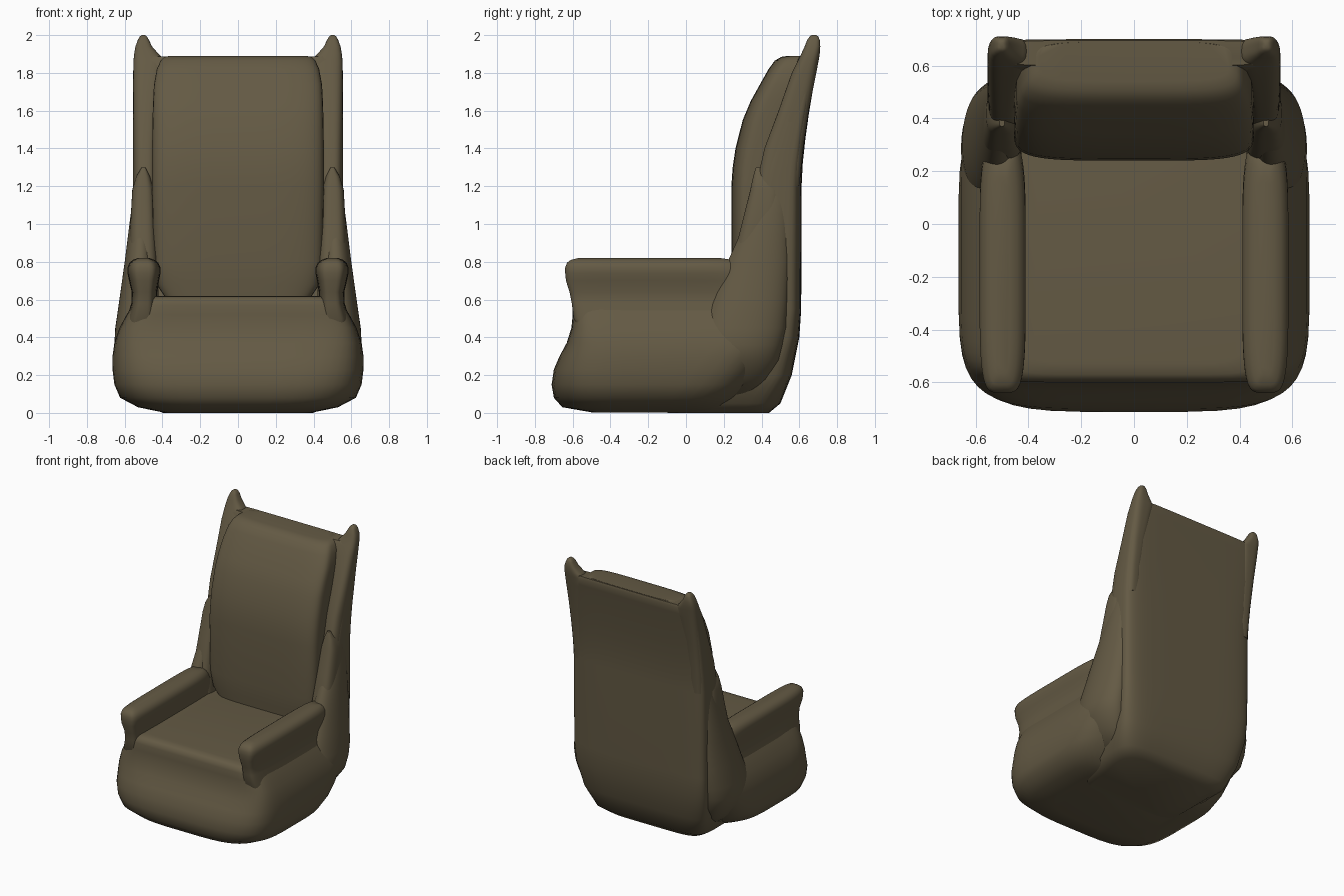
import bpy, bmesh, math

mat = bpy.data.materials.new("olive brown upholstery")
mat.diffuse_color = (0.127, 0.102, 0.058, 1)


def loft(name, sections, n=5, sides=48, mirror=False):
    """Stack squircle sections (z, x0, x1, y0, y1[, squareness])."""
    bm = bmesh.new()
    rings = []
    for z, x0, x1, y0, y1, *own in sections:
        e = 2 / (own[0] if own else n)
        ring = []
        for i in range(sides):
            a = 2 * math.pi * (i + 0.5) / sides
            c, s = math.cos(a), math.sin(a)
            u = math.copysign(abs(c) ** e, c)
            v = math.copysign(abs(s) ** e, s)
            ring.append(bm.verts.new(((x0 + x1) / 2 + u * (x1 - x0) / 2,
                                      (y0 + y1) / 2 + v * (y1 - y0) / 2, z)))
        rings.append(ring)
    for a, b in zip(rings, rings[1:]):
        for i in range(sides):
            j = (i + 1) % sides
            bm.faces.new((a[i], a[j], b[j], b[i]))
    bm.faces.new(rings[0][::-1])
    bm.faces.new(rings[-1])
    me = bpy.data.meshes.new(name)
    bm.to_mesh(me)
    bm.free()
    me.materials.append(mat)
    ob = bpy.data.objects.new(name, me)
    bpy.context.collection.objects.link(ob)
    bpy.ops.object.select_all(action='DESELECT')
    ob.select_set(True)
    bpy.context.view_layer.objects.active = ob
    bpy.ops.object.shade_smooth_by_angle(angle=math.radians(55))
    if mirror:
        ob.modifiers.new("mirror", 'MIRROR')
    return ob


def centred(rows):
    return [(z, -w, w, *rest) for z, w, *rest in rows]


# bulging seat base, bowed low down and squarer towards the seat
loft("seat_base", centred([
    (0.003, .40, -.50, .20, 4), (.03, .53, -.655, .24, 4),
    (.08, .625, -.70, .29, 4.2), (.15, .655, -.712, .36, 4.5),
    (.23, .665, -.70, .41, 5), (.30, .665, -.67, .45, 5.5),
    (.37, .655, -.632, .47, 7), (.45, .628, -.607, .47, 9),
    (.52, .59, -.60, .47, 10), (.57, .56, -.60, .46, 10),
    (.60, .54, -.59, .45, 10), (.615, .50, -.57, .42, 9),
    (.62, .44, -.53, .40, 8)]))

# back shell running from the floor to the top edge
loft("back_shell", centred([
    (0, .40, -.10, .44), (.05, .47, -.05, .50), (.2, .52, .15, .56),
    (.4, .55, .30, .60), (.55, .555, .35, .61), (1.2, .555, .38, .612),
    (1.32, .555, .41, .618), (1.45, .555, .45, .632), (1.58, .555, .495, .65),
    (1.7, .553, .535, .67), (1.82, .55, .575, .69), (1.87, .535, .59, .70),
    (1.888, .50, .60, .695)]), n=6)

# padded back cushion, sides sloping into the shell
loft("back_cushion", centred([
    (.55, .38, .26, .5), (.62, .39, .255, .5), (.68, .43, .247, .5),
    (.8, .45, .24, .5), (1.2, .455, .24, .5), (1.3, .455, .247, .52),
    (1.4, .455, .262, .54), (1.55, .453, .30, .57), (1.65, .45, .342, .60),
    (1.74, .445, .392, .63), (1.82, .43, .437, .66), (1.865, .41, .47, .68),
    (1.885, .39, .505, .69), (1.89, .36, .54, .69)]), n=4.5)

# armrests with a narrow neck and rolled top
loft("armrest", [
    (.40, .42, .60, -.54, .4), (.50, .425, .59, -.595, .4),
    (.58, .43, .565, -.605, .4), (.64, .428, .563, -.617, .4),
    (.70, .418, .577, -.636, .35), (.74, .41, .585, -.64, .31),
    (.77, .411, .585, -.64, .29), (.795, .422, .575, -.63, .27),
    (.81, .442, .557, -.61, .25), (.82, .47, .53, -.57, .18)],
    n=4.5, mirror=True)

# slanted wings rising from the armrests
loft("wing", [
    (.60, .42, .58, .22, .45), (.78, .424, .58, .24, .45),
    (1.0, .435, .57, .295, .5), (1.18, .445, .56, .34, .5),
    (1.25, .465, .54, .355, .45), (1.30, .49, .51, .37, .40)],
    n=3, mirror=True)

# flared sides joining the base to the back, tapering rearwards
loft("side_flare", [
    (.08, .36, .47, .10, .36), (.18, .40, .57, .08, .43),
    (.28, .40, .64, .06, .49), (.36, .41, .655, .06, .51),
    (.45, .42, .65, .08, .53), (.6, .43, .628, .14, .54),
    (.8, .44, .60, .22, .55), (1.0, .45, .575, .31, .55),
    (1.15, .45, .555, .38, .55)], n=2.1, mirror=True)

# rounded side posts ending in small horns
loft("post_horn", [
    (1.2, .43, .553, .37, .60), (1.4, .43, .554, .415, .62),
    (1.6, .42, .555, .49, .65), (1.8, .40, .555, .56, .69),
    (1.87, .39, .553, .595, .703), (1.90, .42, .55, .61, .708),
    (1.94, .455, .543, .628, .711), (1.975, .472, .53, .642, .708),
    (1.993, .483, .52, .655, .70), (2.0, .493, .51, .665, .69)],
    n=3, mirror=True)
